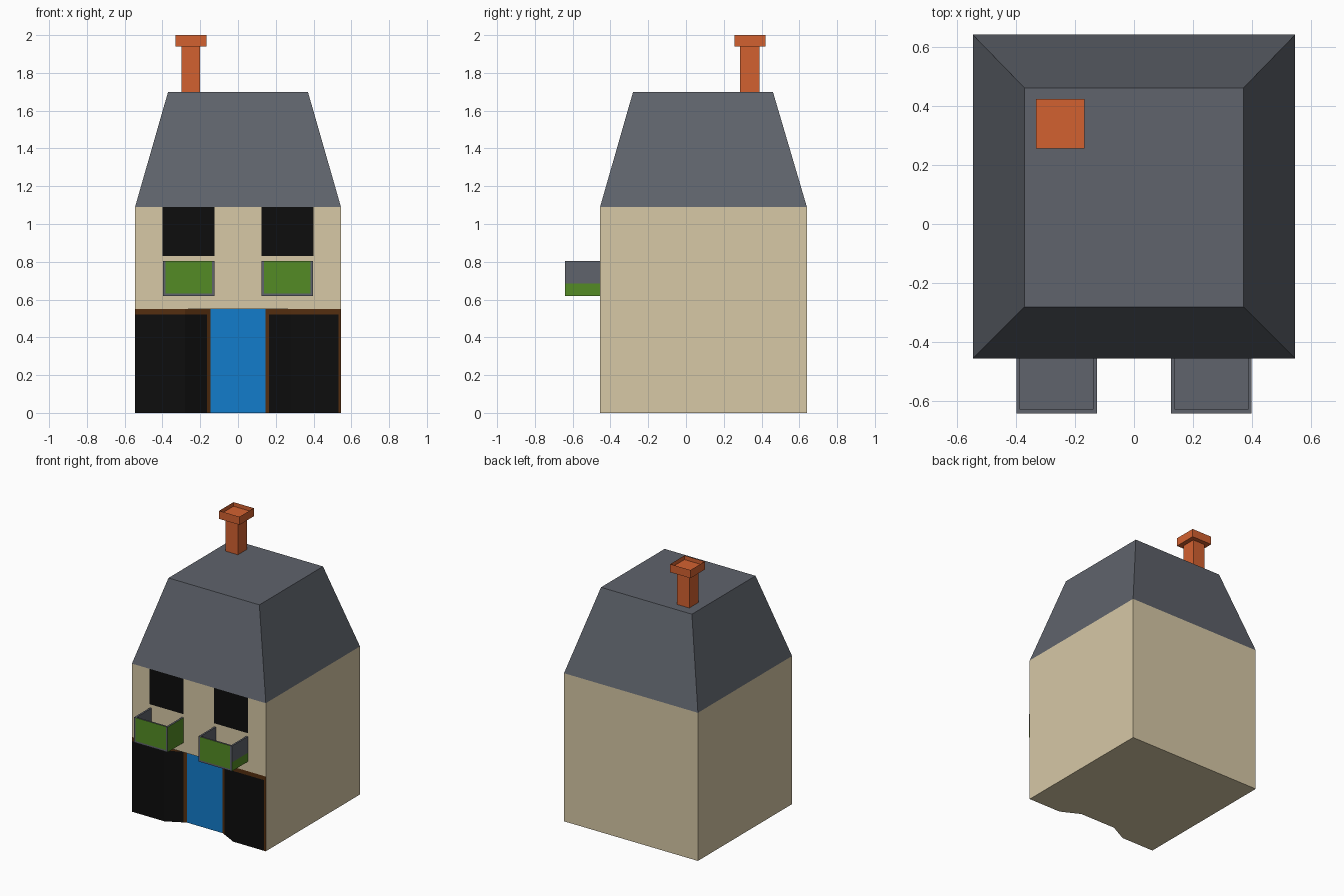
import bpy, bmesh

if "Cube" in bpy.data.objects:
    bpy.data.objects.remove(bpy.data.objects["Cube"])

W, F, B = 0.545, -0.455, 0.64        # half width, front y, back y
FLOOR1, EAVE, TOP = 0.55, 1.09, 1.70  # shopfront top, eave, roof top


def mat(name, rgb):
    m = bpy.data.materials.new(name)
    m.diffuse_color = (*rgb, 1)
    m.use_nodes = True
    m.node_tree.nodes["Principled BSDF"].inputs["Base Color"].default_value = m.diffuse_color
    return m


MATS = [mat("cream wall", (0.68, 0.58, 0.38)), mat("slate grey", (0.115, 0.126, 0.15)),
        mat("chimney orange", (0.65, 0.12, 0.03)), mat("leaf green", (0.088, 0.26, 0.018)),
        mat("door blue", (0.006, 0.2, 0.6)), mat("frame brown", (0.09, 0.028, 0.005)),
        mat("glass black", (0.004, 0.004, 0.004))]
CREAM, GREY, ORANGE, GREEN, BLUE, BROWN, BLACK = range(7)


def finish(name, bm, rule):
    """Colour every face by rule(centre, normal) and make the object."""
    bm.normal_update()
    for f in bm.faces:
        f.material_index = rule(f.calc_center_median(), f.normal)
    me = bpy.data.meshes.new(name)
    bm.to_mesh(me)
    bm.free()
    for m in MATS:
        me.materials.append(m)
    ob = bpy.data.objects.new(name, me)
    bpy.context.collection.objects.link(ob)
    return ob


def cut(bm, axis, v):
    co, no = [0, 0, 0], [0, 0, 0]
    co[axis], no[axis] = v, 1
    bmesh.ops.bisect_plane(bm, geom=bm.verts[:] + bm.edges[:] + bm.faces[:],
                           dist=1e-5, plane_co=co, plane_no=no)


def ring(bm, pts, z):
    return [bm.verts.new((x, y, z)) for x, y in pts]


def walls(bm, lo, hi):
    n = len(lo)
    for i in range(n):
        j = (i + 1) % n
        bm.faces.new((lo[i], lo[j], hi[j], hi[i]))


def rect(x0, x1, y0, y1):
    return [(x0, y0), (x1, y0), (x1, y1), (x0, y1)]


def box(bm, x0, x1, y0, y1, z0, z1):
    lo, hi = ring(bm, rect(x0, x1, y0, y1), z0), ring(bm, rect(x0, x1, y0, y1), z1)
    walls(bm, lo, hi)
    bm.faces.new(lo[::-1])
    return bm.faces.new(hi)


# House body with a splayed door recess in the shopfront
bm = bmesh.new()
foot = [(-W, F), (-0.28, F), (-0.145, F + 0.07), (0.145, F + 0.07),
        (0.28, F), (W, F), (W, B), (-W, B)]
lo, mid = ring(bm, foot, 0), ring(bm, foot, FLOOR1)
walls(bm, lo, mid)
bm.faces.new(lo[::-1])
bm.faces.new(mid[1:5])                       # soffit over the door
upper = mid[:2] + mid[4:]
walls(bm, upper, ring(bm, foot[:2] + foot[4:], EAVE))
for x in (0.40, 0.165, 0.125):
    cut(bm, 0, x)
    cut(bm, 0, -x)
cut(bm, 0, 0.532)
for z in (0.52, 0.83):
    cut(bm, 2, z)


def body_rule(c, n):
    ax = abs(c.x)
    if n.y > -0.1:
        return CREAM
    if c.z < FLOOR1:
        if ax < 0.145:
            return BLUE
        return BROWN if ax < 0.165 or c.z > 0.52 or c.x > 0.532 else BLACK
    return BLACK if c.z > 0.83 and 0.125 < ax < 0.40 else CREAM


finish("house_body", bm, body_rule)

# Roof
bm = bmesh.new()
lo = ring(bm, rect(-W, W, F, B), EAVE)
hi = ring(bm, rect(-0.37, 0.37, -0.28, 0.46), TOP)
walls(bm, lo, hi)
bm.faces.new(hi)
finish("roof", bm, lambda c, n: GREY)

# Chimney stack and hollow cap
bm = bmesh.new()
box(bm, -0.30, -0.20, 0.285, 0.39, TOP - 0.005, 1.945)
finish("chimney_stack", bm, lambda c, n: ORANGE)
bm = bmesh.new()
top = box(bm, -0.332, -0.167, 0.256, 0.422, 1.94, 2.0)
bmesh.ops.inset_region(bm, faces=[top], thickness=0.03)
for v in bmesh.ops.extrude_discrete_faces(bm, faces=[top])["faces"][0].verts:
    v.co.z -= 0.03
finish("chimney_cap", bm, lambda c, n: ORANGE)

# Window boxes: open at the top and against the wall
T, Z0, Z1, Y0 = 0.013, 0.62, 0.805, -0.64
for s, side in ((-1, "left"), (1, "right")):
    x0, x1 = sorted((s * 0.125, s * 0.398))
    bm = bmesh.new()
    box(bm, x0, x0 + T, Y0, F, Z0, Z1)
    box(bm, x1 - T, x1, Y0, F, Z0, Z1)
    box(bm, x0 + T, x1 - T, Y0, Y0 + T, Z0 + T, Z1)
    box(bm, x0 + T, x1 - T, Y0, F, Z0, Z0 + T)
    cut(bm, 2, 0.685)

    def box_rule(c, n):
        if n.y < -0.5 and x0 + T < c.x < x1 - T and c.z > Z0 + T:
            return GREEN                      # front panel
        if n.x * s < -0.5 and abs(c.x) < 0.126:
            return GREEN                      # inner side
        if n.x * s > 0.5 and abs(c.x) > 0.397 and c.z < 0.685:
            return GREEN                      # lower outer side
        return GREY

    finish(side + "_window_box", bm, box_rule)
